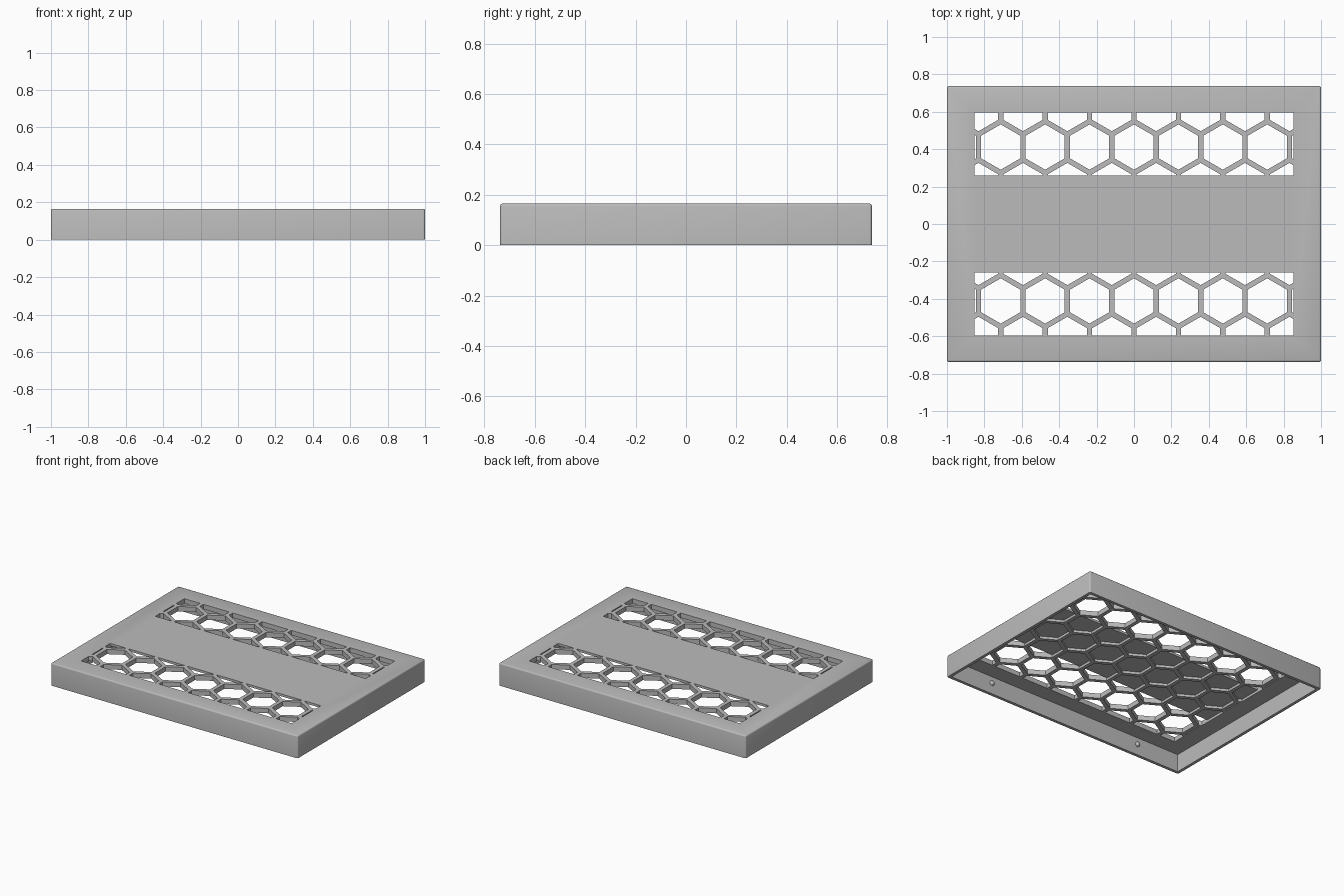
import bpy, bmesh, math
from mathutils import Vector

cube = bpy.data.objects.get("Cube")
if cube:
    bpy.data.objects.remove(cube, do_unlink=True)

WIDTH, DEPTH, HEIGHT = 2.0, 1.475, 0.165
WALL, CEILING, POCKET_TOP = 0.022, 0.13, 0.148
PITCH, RIB = 0.2375, 0.028
GRID_X, GRID_Y, BAND_Y = 0.853, 0.597, 0.26

grey = bpy.data.materials.new("light grey plastic")
grey.use_nodes = True
colour = (0.5, 0.5, 0.5, 1)
grey.diffuse_color = colour
grey.node_tree.nodes["Principled BSDF"].inputs["Base Color"].default_value = colour


def make_object(name, bm):
    bmesh.ops.recalc_face_normals(bm, faces=bm.faces)
    mesh = bpy.data.meshes.new(name)
    bm.to_mesh(mesh)
    bm.free()
    mesh.materials.append(grey)
    obj = bpy.data.objects.new(name, mesh)
    bpy.context.collection.objects.link(obj)
    return obj


def box(name, sx, sy, z0, z1, bevel=0):
    bm = bmesh.new()
    bmesh.ops.create_cube(bm, size=1)
    for v in bm.verts:
        v.co = (v.co.x * sx, v.co.y * sy, z0 + (v.co.z + 0.5) * (z1 - z0))
    if bevel:
        # Round everything except the bottom rim
        edges = [e for e in bm.edges if max(v.co.z for v in e.verts) > z0 + 0.01]
        bmesh.ops.bevel(bm, geom=edges, offset=bevel, segments=3,
                        profile=0.5, affect='EDGES')
    return make_object(name, bm)


def honeycomb(name, y0, y1, z0, z1):
    """Hexagonal prisms on a staggered grid, trimmed to a rectangle."""
    bm = bmesh.new()
    radius = (PITCH - RIB) / math.sqrt(3)
    for row in range(-4, 5):
        for col in range(-5, 6):
            cx = (col + 0.5 * (row % 2)) * PITCH
            cy = row * PITCH * math.sqrt(3) / 2
            angles = [math.radians(30 + 60 * i) for i in range(6)]
            bm.faces.new([bm.verts.new((cx + radius * math.cos(a),
                                        cy + radius * math.sin(a), z0))
                          for a in angles])
    for point, normal in (((GRID_X, 0, 0), (1, 0, 0)), ((-GRID_X, 0, 0), (-1, 0, 0)),
                          ((0, y1, 0), (0, 1, 0)), ((0, y0, 0), (0, -1, 0))):
        bmesh.ops.bisect_plane(bm, geom=bm.verts[:] + bm.edges[:] + bm.faces[:],
                               plane_co=point, plane_no=normal, clear_outer=True)
    extruded = bmesh.ops.extrude_face_region(bm, geom=bm.faces[:], use_keep_orig=True)
    top = [g for g in extruded["geom"] if isinstance(g, bmesh.types.BMVert)]
    bmesh.ops.translate(bm, verts=top, vec=Vector((0, 0, z1 - z0)))
    return make_object(name, bm)


def cut(target, cutter):
    mod = target.modifiers.new("cut", 'BOOLEAN')
    mod.operation, mod.solver, mod.object = 'DIFFERENCE', 'EXACT', cutter
    bpy.context.view_layer.objects.active = target
    bpy.ops.object.modifier_apply(modifier=mod.name)
    bpy.data.objects.remove(cutter, do_unlink=True)


# Hollow cover, open underneath
cover = box("cover", WIDTH, DEPTH, 0, HEIGHT, bevel=0.01)
cut(cover, box("hollow", WIDTH - 2 * WALL, DEPTH - 2 * WALL, -0.1, CEILING))

# Blind honeycomb pockets under the middle band, open vents on either side
cut(cover, honeycomb("pockets", -BAND_Y, BAND_Y, CEILING - 0.05, POCKET_TOP))
cut(cover, honeycomb("back_vent", BAND_Y, GRID_Y, CEILING - 0.05, HEIGHT + 0.05))
cut(cover, honeycomb("front_vent", -GRID_Y, -BAND_Y, CEILING - 0.05, HEIGHT + 0.05))

# Snap nubs on the inner long walls
nubs = []
for side, label in ((-1, "front"), (1, "back")):
    for x, end in ((-0.63, "right"), (0.63, "left")):
        bm = bmesh.new()
        bmesh.ops.create_uvsphere(bm, u_segments=16, v_segments=8, radius=0.018)
        nub = make_object(f"{label}_{end}_snap_nub", bm)
        nub.location = (x, side * (DEPTH / 2 - WALL), 0.08)
        nubs.append(nub)

bpy.ops.object.select_all(action='DESELECT')
for obj in [cover] + nubs:
    obj.select_set(True)
bpy.context.view_layer.objects.active = cover
bpy.ops.object.shade_smooth_by_angle(angle=math.radians(35))
